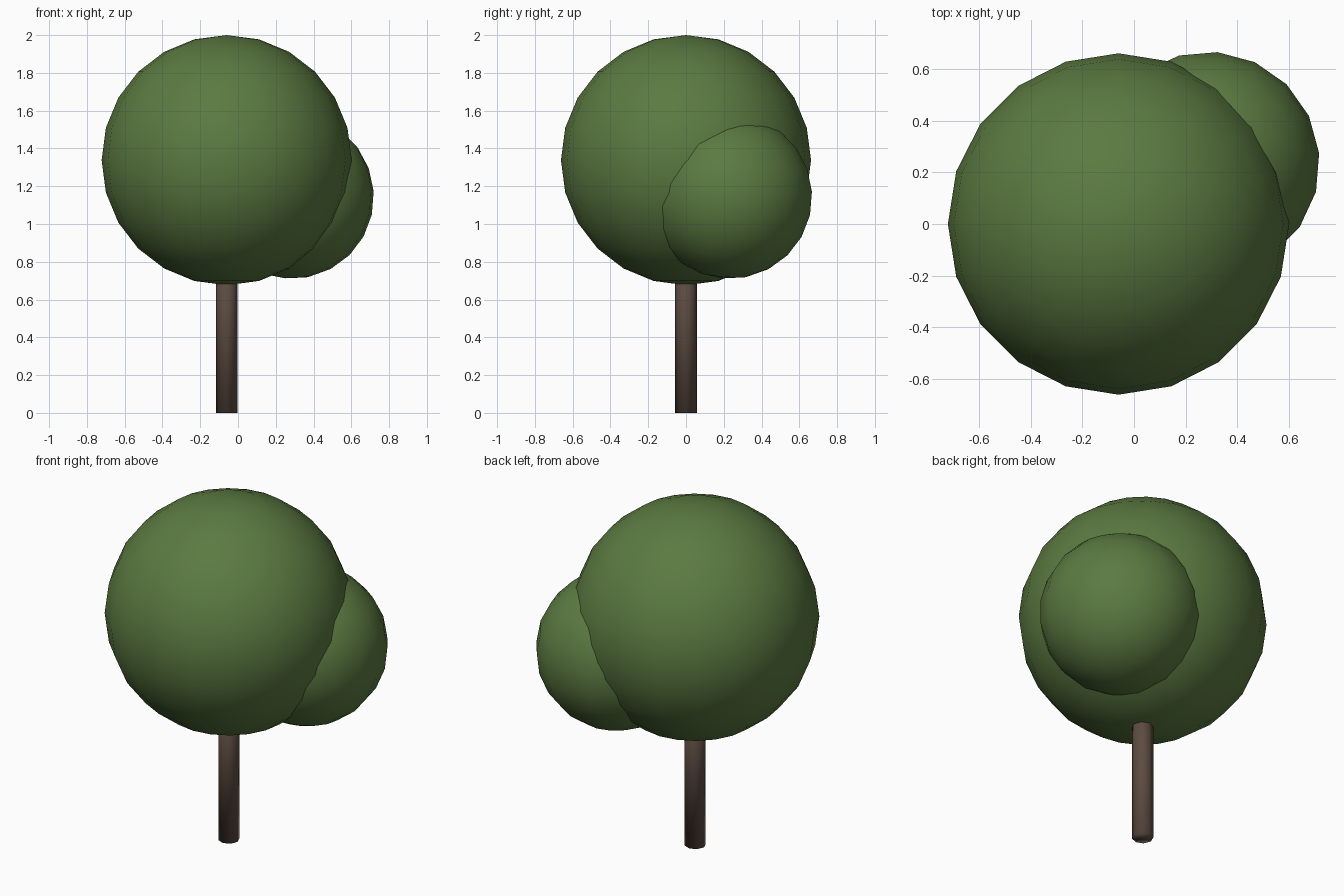
import bpy
from math import radians

cube = bpy.data.objects.get("Cube")
if cube:
    bpy.data.objects.remove(cube, do_unlink=True)


def make_material(name, rgb):
    mat = bpy.data.materials.new(name)
    mat.use_nodes = True
    color = (*rgb, 1)
    mat.diffuse_color = color
    mat.node_tree.nodes["Principled BSDF"].inputs["Base Color"].default_value = color
    return mat


def finish(name, mat):
    obj = bpy.context.object
    obj.name = name
    obj.data.materials.append(mat)
    bpy.ops.object.shade_smooth()
    return obj


def foliage(name, center, radius, segments, rings, tilt=(0, 0, 0)):
    bpy.ops.mesh.primitive_uv_sphere_add(
        segments=segments, ring_count=rings, radius=radius, location=center,
        rotation=[radians(a) for a in tilt])
    return finish(name, leaf_green)


leaf_green = make_material("leaf green", (0.105, 0.195, 0.053))
bark_brown = make_material("bark brown", (0.11, 0.073, 0.054))

# Trunk, running up into the crown
trunk_x, trunk_top = -0.06, 1.0
bpy.ops.mesh.primitive_cylinder_add(
    vertices=8, radius=0.057, depth=trunk_top, location=(trunk_x, 0, trunk_top / 2))
finish("trunk", bark_brown)

# Main crown and the smaller, slightly tilted clump behind it
foliage("main_crown", (trunk_x, 0, 1.338), 0.662, 20, 12)
foliage("side_crown", (0.284, 0.232, 1.147), 0.437, 18, 11, (-5, 4, -5))
